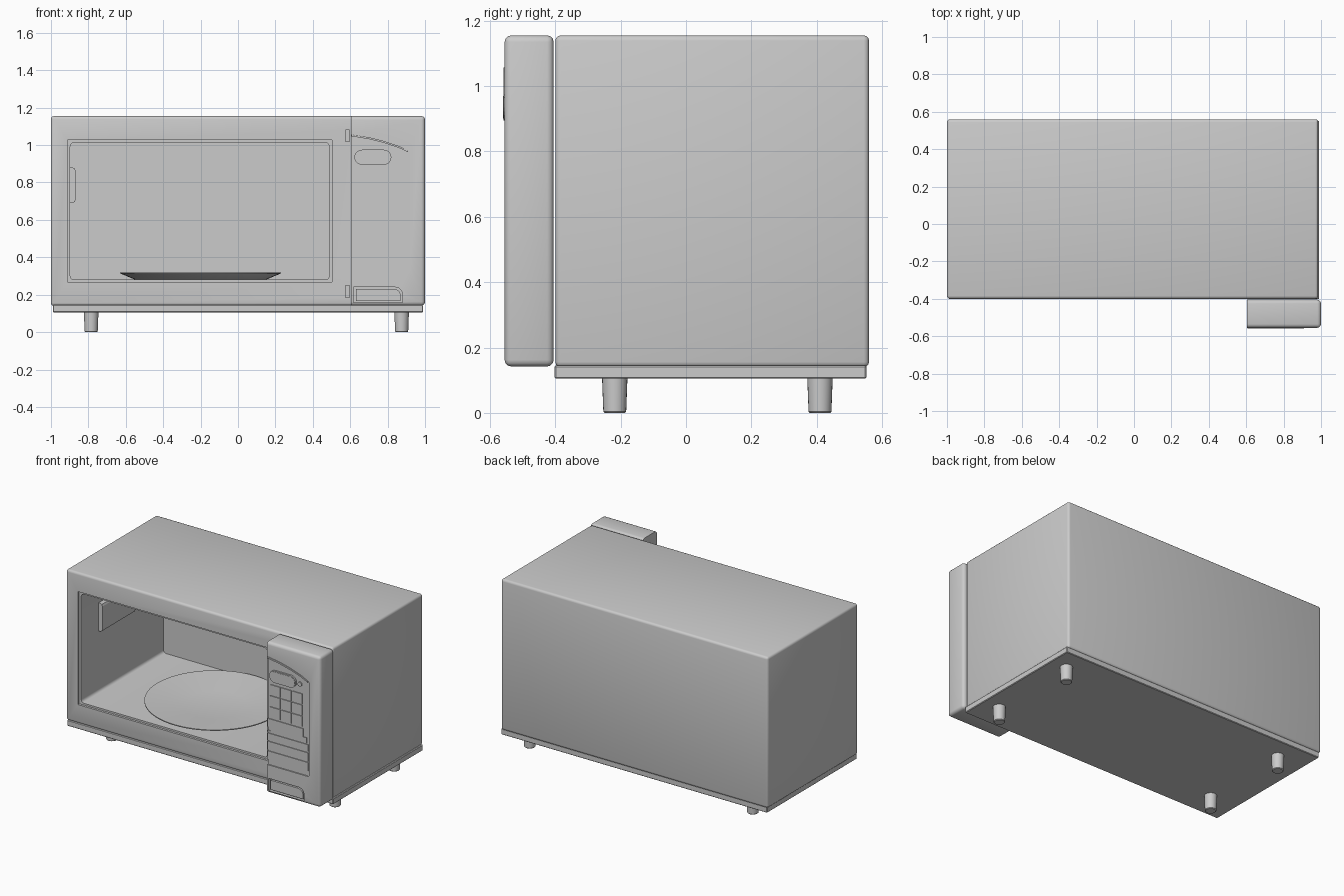
import bpy, bmesh, math
from mathutils import Vector

default = bpy.data.objects.get("Cube")
if default:
    bpy.data.objects.remove(default, do_unlink=True)

grey = bpy.data.materials.new("warm grey enamel")
GREY = (0.6, 0.6, 0.6, 1)
grey.use_nodes = True
grey.diffuse_color = GREY
for node in grey.node_tree.nodes:
    if node.type == 'BSDF_PRINCIPLED':
        node.inputs["Base Color"].default_value = GREY


def finish(name, bm):
    bmesh.ops.recalc_face_normals(bm, faces=bm.faces[:])
    mesh = bpy.data.meshes.new(name)
    bm.to_mesh(mesh)
    bm.free()
    mesh.materials.append(grey)
    ob = bpy.data.objects.new(name, mesh)
    bpy.context.scene.collection.objects.link(ob)
    return ob


def box(name, x, y, z, bevel=0, segs=3, keep=None):
    """Box from three (low, high) ranges; keep picks the edges to bevel."""
    bm = bmesh.new()
    bmesh.ops.create_cube(bm, size=1)
    for v in bm.verts:
        v.co = Vector([r[0] if c < 0 else r[1] for c, r in zip(v.co, (x, y, z))])
    if bevel:
        edges = [e for e in bm.edges if keep is None or keep(e)]
        bmesh.ops.bevel(bm, geom=edges, offset=bevel, segments=segs,
                        profile=0.5, affect='EDGES')
    return finish(name, bm)


def plate(name, points, y0, y1):
    """Outline in x and z, extruded along y."""
    bm = bmesh.new()
    face = bm.faces.new([bm.verts.new((x, y0, z)) for x, z in points])
    new = bmesh.ops.extrude_face_region(bm, geom=[face])["geom"]
    bmesh.ops.translate(bm, vec=(0, y1 - y0, 0),
                        verts=[g for g in new if isinstance(g, bmesh.types.BMVert)])
    return finish(name, bm)


def lathe(name, profile, centre, steps=64):
    """Closed profile of (radius, height) spun about z."""
    bm = bmesh.new()
    verts = [bm.verts.new((r, 0, z)) for r, z in profile]
    edges = [bm.edges.new(p) for p in zip(verts, verts[1:])]
    bmesh.ops.spin(bm, geom=verts + edges, cent=(0, 0, 0), axis=(0, 0, 1),
                   angle=math.tau, steps=steps)
    bmesh.ops.remove_doubles(bm, verts=bm.verts[:], dist=1e-5)
    bmesh.ops.translate(bm, vec=centre, verts=bm.verts[:])
    return finish(name, bm)


def cut(ob, cutters):
    for c in cutters:
        c.hide_render = True
        mod = ob.modifiers.new("cut", 'BOOLEAN')
        mod.operation, mod.solver, mod.object = 'DIFFERENCE', 'EXACT', c
        bpy.context.view_layer.update()
        graph = bpy.context.evaluated_depsgraph_get()
        mesh = bpy.data.meshes.new_from_object(ob.evaluated_get(graph))
        ob.modifiers.clear()
        ob.data = mesh
        bpy.data.objects.remove(c, do_unlink=True)


def smooth(ob):
    bpy.ops.object.select_all(action='DESELECT')
    ob.select_set(True)
    bpy.context.view_layer.objects.active = ob
    bpy.ops.object.shade_smooth_by_angle(angle=math.radians(32))


def arc(cx, cz, r, start, end, n=6):
    angles = [math.radians(start + (end - start) * i / n) for i in range(n + 1)]
    return [(cx + r * math.cos(a), cz + r * math.sin(a)) for a in angles]


def along_y(e):
    return abs(e.verts[0].co.y - e.verts[1].co.y) > 0.001


# Cabinet with stepped door opening, oven cavity and latch slots
cabinet = box("cabinet", (-1, 0.985), (-0.4, 0.56), (0.14, 1.155), 0.016)
cut(cabinet, [
    box("opening_step", (-0.912, 0.502), (-0.5, -0.385), (0.268, 1.028)),
    box("cavity", (-0.897, 0.487), (-0.45, 0.49), (0.28, 1.013), 0.02, 4, along_y),
    box("upper_slot", (0.575, 0.595), (-0.5, -0.37), (1.02, 1.08)),
    box("lower_slot", (0.575, 0.595), (-0.5, -0.37), (0.185, 0.25))])
smooth(cabinet)

# Base plate and tapered feet
box("base_plate", (-0.99, 0.99), (-0.402, 0.552), (0.105, 0.145), 0.004, 1)
for side, x in (("right", -0.785), ("left", 0.875)):
    for end, y in (("front", -0.218), ("back", 0.41)):
        foot = lathe(f"{end}_{side}_foot",
                     [(0, 0), (0.031, 0), (0.035, 0.004), (0.039, 0.11), (0, 0.11)],
                     (x, y, 0), 24)
        smooth(foot)

# Lamp cover on the cavity wall
box("lamp_cover", (-0.91, -0.868), (-0.2, 0.15), (0.69, 0.88), 0.018, 2,
    lambda e: along_y(e) and e.verts[0].co.x > -0.9)

# Turntable dish
dish = lathe("turntable", [(0, 0.281), (0.352, 0.281), (0.43, 0.314), (0.43, 0.32),
                           (0.415, 0.32), (0.2, 0.287), (0, 0.287)], (-0.2, 0.04, 0))
smooth(dish)

# Control panel housing, rounded all round except on its inner side
panel = box("control_panel", (0.605, 1), (-0.555, -0.405), (0.142, 1.155), 0.02, 3,
            lambda e: max(v.co.x for v in e.verts) > 0.9
            and min(v.co.x for v in e.verts) > 0.9
            or abs(e.verts[0].co.x - e.verts[1].co.x) > 0.1)

# Sunken keypad field with sloping top
FRONT, FIELD = -0.555, -0.547
field = ([(0.59, 0.33)] + arc(0.9, 0.35, 0.02, -90, 0) + arc(0.895, 0.95, 0.025, 0, 60)
         + [(0.86, 0.997), (0.78, 1.024), (0.7, 1.044), (0.59, 1.06)])
door_key = [(0.617, 0.157), (0.88, 0.157)] + arc(0.84, 0.2, 0.04, 0, 90) + [(0.617, 0.24)]
cut(panel, [plate("field_cutter", field, -0.6, FIELD),
            plate("key_cutter", door_key, -0.6, -0.535)])
smooth(panel)

# Dark groove edge along the sloping top of the field
plate("field_brow", [(0.607, 1.047), (0.7, 1.032), (0.78, 1.012), (0.86, 0.985),
                     (0.908, 0.963), (0.908, 0.973), (0.86, 0.995), (0.78, 1.022),
                     (0.7, 1.042), (0.607, 1.057)], -0.558, FIELD)

# Door release key inside its pocket
inner = [(0.63, 0.167), (0.87, 0.167)] + arc(0.835, 0.195, 0.035, 0, 90) + [(0.63, 0.23)]
plate("door_release_key", inner, -0.552, -0.534)

# Capsule display and round indicator
display = arc(0.662, 0.935, 0.04, 90, 270, 10) + arc(0.78, 0.935, 0.04, -90, 90, 10)
plate("display", display, -0.558, FIELD)
screen = arc(0.662, 0.935, 0.034, 90, 270, 10) + arc(0.78, 0.935, 0.034, -90, 90, 10)
plate("display_glass", screen, -0.56, -0.558)
plate("indicator", arc(0.846, 0.933, 0.015, 0, 345, 15), -0.555, FIELD)

# Keypad: three by three keys
for row in range(3):
    for col in range(3):
        x, z = 0.625 + col * 0.082, 0.803 - row * 0.075
        plate(f"key_{row + 1}_{col + 1}",
              [(x, z), (x + 0.075, z), (x + 0.075, z + 0.069), (x, z + 0.069)],
              -0.553, FIELD)

# Notched function key and the wide bars below it
plate("function_key", [(0.607, 0.55), (0.895, 0.55), (0.895, 0.585), (0.87, 0.585),
                       (0.87, 0.64), (0.607, 0.64), (0.607, 0.585), (0.63, 0.585),
                       (0.63, 0.56), (0.607, 0.56)], -0.552, FIELD)
for i, (low, high) in enumerate(((0.495, 0.542), (0.43, 0.487), (0.365, 0.422))):
    plate(f"wide_bar_{i + 1}", [(0.607, low), (0.907, low), (0.907, high), (0.607, high)],
          -0.552, FIELD)
